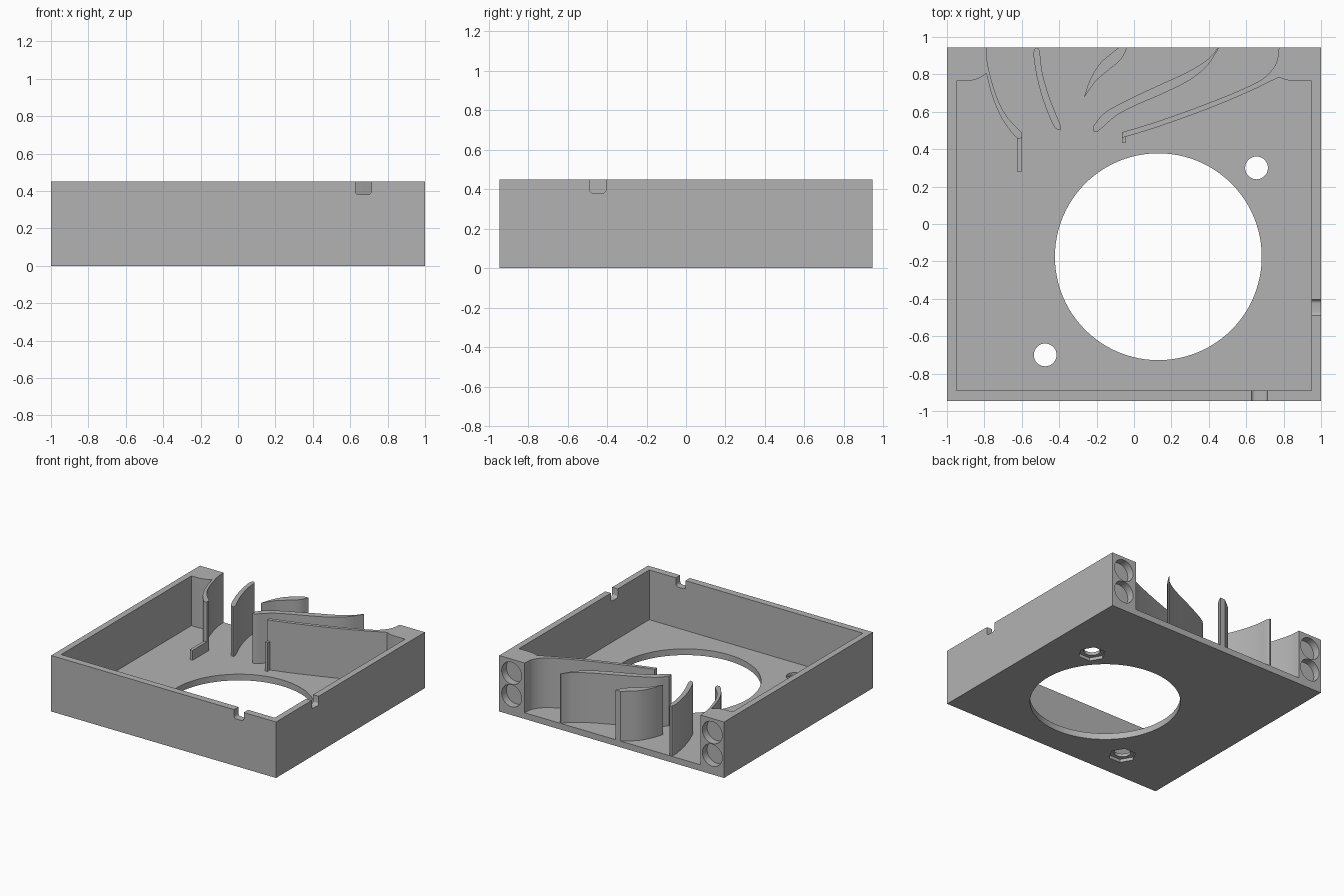
import bpy, bmesh, math
from mathutils import Vector, Matrix

cube = bpy.data.objects.get("Cube")
if cube:
    bpy.data.objects.remove(cube, do_unlink=True)

grey = bpy.data.materials.new("matte grey")
grey.use_nodes = True
grey.diffuse_color = (0.45, 0.45, 0.45, 1)
grey.node_tree.nodes["Principled BSDF"].inputs["Base Color"].default_value = grey.diffuse_color

TOP, FLOOR, BACK = 0.45, 0.05, 0.945


def prism(name, outline, z0, z1, matrix=Matrix()):
    """Extrude a closed 2D outline from z0 to z1, then place it with a matrix."""
    bm = bmesh.new()
    face = bm.faces.new([bm.verts.new((p[0], p[1], z0)) for p in outline])
    ext = bmesh.ops.extrude_face_region(bm, geom=[face])["geom"]
    bmesh.ops.translate(bm, vec=(0, 0, z1 - z0),
                        verts=[g for g in ext if isinstance(g, bmesh.types.BMVert)])
    bmesh.ops.transform(bm, matrix=matrix, verts=bm.verts)
    bmesh.ops.recalc_face_normals(bm, faces=bm.faces)
    mesh = bpy.data.meshes.new(name)
    bm.to_mesh(mesh)
    bm.free()
    mesh.materials.append(grey)
    obj = bpy.data.objects.new(name, mesh)
    bpy.context.collection.objects.link(obj)
    return obj


def circle(x, y, r, n=48):
    return [(x + r * math.cos(2 * math.pi * i / n), y + r * math.sin(2 * math.pi * i / n))
            for i in range(n)]


def rect(x0, x1, y0, y1):
    return [(x0, y0), (x1, y0), (x1, y1), (x0, y1)]


def spline(points, steps=5):
    """Smooth curve through the points."""
    p = [Vector(q) for q in points]
    p = [2 * p[0] - p[1]] + p + [2 * p[-1] - p[-2]]
    out = []
    for a, b, c, d in zip(p, p[1:], p[2:], p[3:]):
        for i in range(steps):
            t = i / steps
            out.append(0.5 * (2 * b + (c - a) * t + (2 * a - 5 * b + 4 * c - d) * t ** 2
                              + (3 * b - a - 3 * c + d) * t ** 3))
    return out + [p[-2]]


def activate(obj):
    bpy.ops.object.select_all(action="DESELECT")
    obj.select_set(True)
    bpy.context.view_layer.objects.active = obj


def cut(target, cutter):
    cutter.hide_render = True
    activate(target)
    mod = target.modifiers.new("cut", "BOOLEAN")
    mod.operation, mod.solver, mod.object = "DIFFERENCE", "EXACT", cutter
    bpy.ops.object.modifier_apply(modifier=mod.name)
    bpy.data.objects.remove(cutter, do_unlink=True)


def smooth(obj):
    activate(obj)
    bpy.ops.object.shade_smooth_by_angle(angle=math.radians(30))


# Tray: solid block with a pocket that leaves two corner blocks at the open back
tray = prism("tray", rect(-1, 1, -BACK, BACK), 0, TOP)
pocket = [(-0.95, -0.89), (0.95, -0.89), (0.95, 0.765)]
pocket += spline([(0.86, 0.765), (0.815, 0.77), (0.775, 0.785)])
pocket += [(0.775, 1), (-0.79, 1)]
pocket += spline([(-0.79, 0.805), (-0.83, 0.778), (-0.88, 0.765)])
pocket += [(-0.95, 0.765)]
cut(tray, prism("pocket_cutter", pocket, FLOOR, 1))

# Fan opening, and screw holes with hexagonal nut recesses underneath
cut(tray, prism("fan_cutter", circle(0.13, -0.175, 0.553, 96), -0.1, 0.2))
for x, y in ((0.655, 0.3), (-0.475, -0.7)):
    cut(tray, prism("screw_cutter", circle(x, y, 0.061, 32), -0.1, 0.2))
    cut(tray, prism("nut_cutter", circle(x, y, 0.102, 6), -0.1, 0.025))

# Round magnet recesses in the back corner blocks
to_back = Matrix.Rotation(math.radians(90), 4, "X")
for x in (-0.895, 0.89):
    for z in (0.155, 0.337):
        cut(tray, prism("recess_cutter", circle(x, z, 0.088), -1.1, -BACK + 0.06, to_back))

# Cable notches with rounded bottoms in the front and side walls
r = 0.02
notch = [(0.043, 0.2), (-0.043, 0.2)]
for side, start in ((-1, 180), (1, 270)):
    for i in range(7):
        a = math.radians(start + 15 * i)
        notch.append((side * (0.043 - r) + r * math.cos(a), r + r * math.sin(a)))
for spot, turn in (((0.67, -0.92, 0.38), 0), ((0.975, -0.447, 0.38), 90)):
    place = Matrix.Translation(spot) @ Matrix.Rotation(math.radians(turn), 4, "Z") @ to_back
    cut(tray, prism("notch_cutter", notch, -0.05, 0.05, place))
smooth(tray)

# Air guide vanes: each has two curved sides, the second running back to the start
vanes = {
    "right_edge_vane": (
        [(-0.79, 0.945), (-0.785, 0.87), (-0.765, 0.78), (-0.73, 0.67), (-0.68, 0.575), (-0.6, 0.49)],
        [(-0.6, 0.46), (-0.625, 0.46), (-0.67, 0.51), (-0.715, 0.58), (-0.76, 0.69), (-0.79, 0.805)]),
    "right_middle_vane": (
        [(-0.52, 0.943), (-0.505, 0.925), (-0.49, 0.81), (-0.45, 0.67), (-0.393, 0.53)],
        [(-0.393, 0.5), (-0.43, 0.525), (-0.485, 0.66), (-0.52, 0.79), (-0.537, 0.9), (-0.532, 0.935)]),
    "short_vane": (
        [(-0.08, 0.945), (-0.18, 0.86), (-0.235, 0.77), (-0.268, 0.675)],
        [(-0.205, 0.765), (-0.14, 0.82), (-0.07, 0.88), (-0.035, 0.945)]),
    "left_middle_vane": (
        [(0.45, 0.945), (0.4, 0.885), (0.29, 0.815), (0.15, 0.75), (0, 0.68), (-0.15, 0.6), (-0.217, 0.525)],
        [(-0.217, 0.495), (-0.19, 0.498), (-0.1, 0.575), (0, 0.63), (0.15, 0.695), (0.29, 0.765),
         (0.39, 0.845), (0.457, 0.945)]),
    "left_edge_vane": (
        [(0.775, 0.945), (0.76, 0.86), (0.7, 0.785), (0.6, 0.73), (0.47, 0.675), (0.3, 0.61),
         (0.1, 0.54), (-0.065, 0.49)],
        [(-0.065, 0.46), (0.1, 0.51), (0.3, 0.58), (0.47, 0.645), (0.62, 0.71), (0.7, 0.748), (0.775, 0.785)]),
}
for name, (first, second) in vanes.items():
    smooth(prism(name, spline(first) + spline(second), FLOOR - 0.01, TOP))

# Low tabs at the inner ends of the edge vanes
prism("right_vane_tab", rect(-0.625, -0.6, 0.28, 0.462), FLOOR - 0.01, 0.13)
prism("left_vane_tab", rect(-0.065, -0.043, 0.435, 0.475), FLOOR - 0.01, 0.28)
